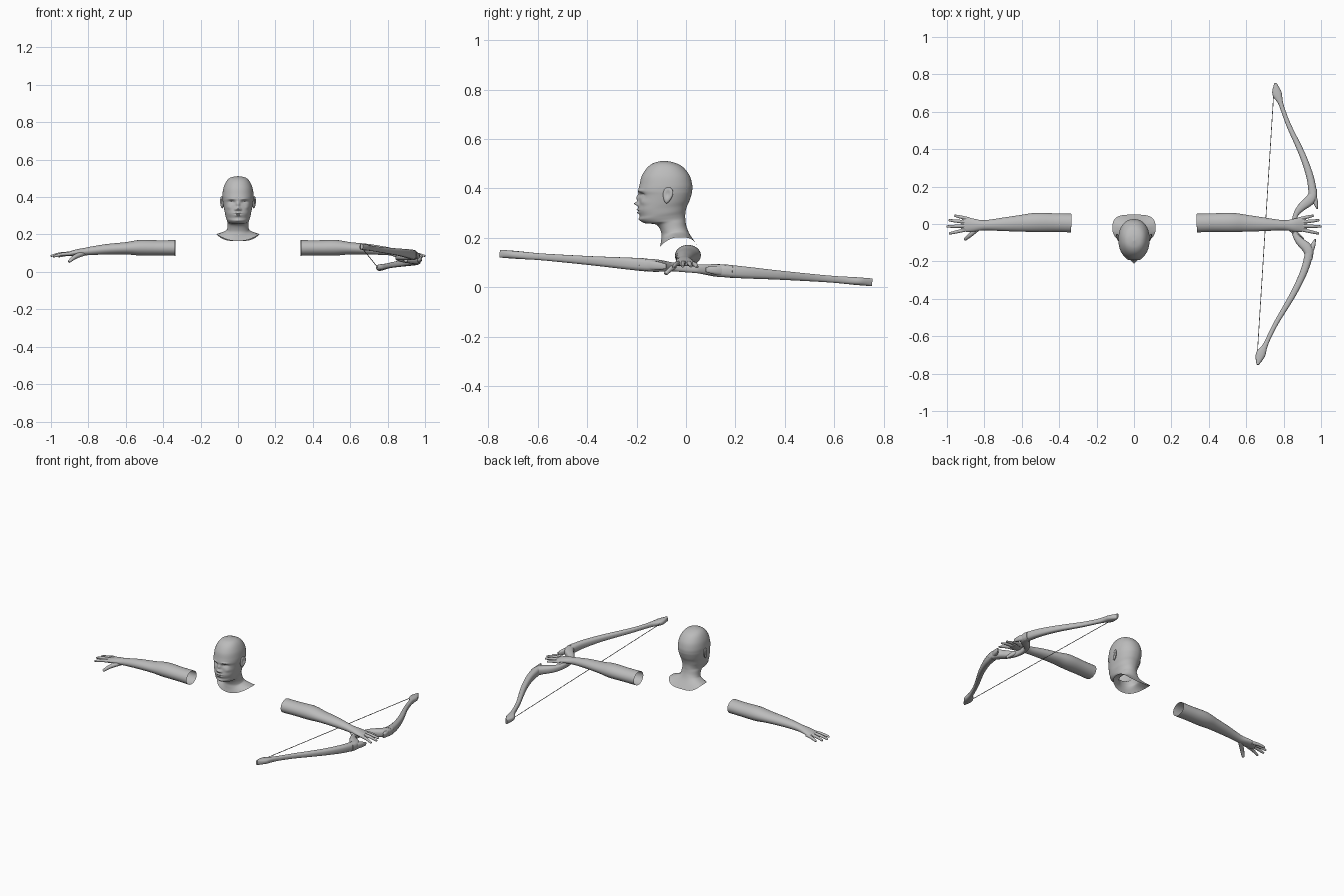
import bpy, bmesh
from math import sin, cos, pi, exp, copysign
from mathutils import Vector, Matrix

if "Cube" in bpy.data.objects:
    bpy.data.objects.remove(bpy.data.objects["Cube"])

grey = bpy.data.materials.new("plain_grey")
grey.use_nodes = True
GREY = (0.5, 0.5, 0.5, 1)
grey.diffuse_color = GREY
grey.node_tree.nodes["Principled BSDF"].inputs["Base Color"].default_value = GREY


def finish(name, bm, angle=0.7):
    """Turn a bmesh into a smooth shaded grey object."""
    bmesh.ops.remove_doubles(bm, verts=bm.verts, dist=0.00005)
    bmesh.ops.recalc_face_normals(bm, faces=bm.faces)
    mesh = bpy.data.meshes.new(name)
    bm.to_mesh(mesh)
    bm.free()
    mesh.materials.append(grey)
    obj = bpy.data.objects.new(name, mesh)
    bpy.context.collection.objects.link(obj)
    bpy.ops.object.select_all(action="DESELECT")
    obj.select_set(True)
    bpy.context.view_layer.objects.active = obj
    bpy.ops.object.shade_smooth_by_angle(angle=angle)
    return obj


def spline(rows, steps):
    """Catmull-Rom interpolation through rows of numbers."""
    out = []
    for i in range(len(rows) - 1):
        quad = [rows[min(max(i + k, 0), len(rows) - 1)] for k in (-1, 0, 1, 2)]
        for s in range(steps):
            t = s / steps
            out.append([b + 0.5 * t * (c - a + t * (2 * a - 5 * b + 4 * c - d + t * (3 * (b - c) + d - a)))
                        for a, b, c, d in zip(*quad)])
    return out + [list(rows[-1])]


def loft(rings, caps):
    """Skin a list of closed rings; caps picks the ends to close."""
    bm = bmesh.new()
    loops = [[bm.verts.new(p) for p in ring] for ring in rings]
    n = len(loops[0])
    for lo, hi in zip(loops, loops[1:]):
        for j in range(n):
            k = (j + 1) % n
            bm.faces.new((lo[j], lo[k], hi[k], hi[j]))
    for end, closed in zip((loops[0], loops[-1]), caps):
        if closed:
            bm.faces.new(end)
    return bm


def power(v, e):
    return copysign(abs(v) ** e, v)


def sweep(name, rows, sides=20, steps=6, e=1.0, caps=(True, True), angle=0.7):
    """Sweep along rows of x, y, z, half width, half height."""
    path = spline(rows, steps)
    rings = []
    for i, (x, y, z, w, h) in enumerate(path):
        tangent = Vector(path[min(i + 1, len(path) - 1)][:3]) - Vector(path[max(i - 1, 0)][:3])
        side = tangent.cross(Vector((0, 0, 1))).normalized()
        up = side.cross(tangent).normalized()
        rings.append([Vector((x, y, z)) + side * w * power(cos(a), e) + up * h * power(sin(a), e)
                      for a in (2 * pi * (j + 0.5) / sides for j in range(sides))])
    return finish(name, loft(rings, caps), angle)


# Head and neck: rings given by front y, z, back y, z, half width, side lift
head_rows = [
    (-.09, .512, -.09, .512, 0, 0),
    (-.128, .504, -.052, .506, .038, 0),
    (-.157, .484, -.014, .488, .061, 0),
    (-.179, .45, .014, .453, .077, 0),
    (-.188, .415, .025, .415, .083, 0),
    (-.193, .39, .025, .39, .083, 0),
    (-.189, .37, .022, .375, .081, 0),
    (-.191, .335, .014, .35, .076, 0),
    (-.194, .31, .005, .33, .071, 0),
    (-.187, .288, -.001, .31, .067, 0),
    (-.186, .272, -.003, .295, .062, 0),
    (-.165, .259, -.003, .28, .057, 0),
    (-.12, .253, -.002, .265, .055, 0),
    (-.1, .222, .004, .24, .058, 0),
    (-.1, .195, .018, .21, .069, .015),
    (-.105, .165, .05, .165, .115, .037),
]

# Face relief: x, z, spread in x, spread in z, push along y
face_bumps = [
    (0, .362, .009, .014, -.012),     # nose bridge
    (0, .338, .011, .008, -.02),      # nose tip
    (.013, .333, .006, .006, -.007),  # nostrils
    (.035, .373, .014, .008, .015),   # eye sockets
    (.036, .371, .01, .005, -.008),   # eyeballs
    (.034, .391, .018, .005, -.005),  # brows
    (.05, .345, .014, .012, -.005),   # cheeks
    (0, .314, .017, .004, -.006),     # upper lip
    (0, .302, .014, .004, -.007),     # lower lip
    (0, .3085, .02, .002, .005),      # mouth line
    (0, .275, .013, .008, -.004),     # chin
]


def relief(x, z):
    return sum(d * exp(-((abs(x) - bx) / sx) ** 2 - ((z - bz) / sz) ** 2)
               for bx, bz, sx, sz, d in face_bumps)


SEGMENTS = 128
rings = []
for yf, zf, yb, zb, w, lift in spline(head_rows, 8):
    ring = []
    for j in range(SEGMENTS):
        a = 2 * pi * j / SEGMENTS
        c, s = cos(a), sin(a)
        e = 0.92 if c > 0 else 0.92 - 9 * lift
        f = power(c, e)
        x = w * power(s, e)
        y = (yf + yb) / 2 + f * (yf - yb) / 2
        z = (zf + zb) / 2 + f * (zf - zb) / 2 + lift * s * s
        if c > 0 and y < -.12:
            y += relief(x, z)
        ring.append((x, y, z))
    rings.append(ring)
finish("head_and_neck", loft(rings, (False, False)), 1.2)

for side, s in (("left", 1), ("right", -1)):
    # Ear: flattened ball with a hollow in its outer face
    bm = bmesh.new()
    bmesh.ops.create_uvsphere(bm, u_segments=24, v_segments=16, radius=1)
    for v in bm.verts:
        if v.co.x > 0:
            v.co.x -= 0.9 * exp(-4 * (v.co.y ** 2 + (v.co.z - 0.15) ** 2))
        v.co.y *= 0.8 + 0.25 * v.co.z
        v.co = Vector((v.co.x * .009, v.co.y * .025, v.co.z * .033))
    turn = Matrix.Rotation(-0.3, 4, "Z") @ Matrix.Rotation(-0.2, 4, "X")
    bm.transform(Matrix.Scale(s, 4, (1, 0, 0)) @ Matrix.Translation((.086, -.074, .372)) @ turn)
    finish(side + "_ear", bm)

    # Arm running out to the palm, open at the upper end
    arm = [
        (.335, .005, .128, .05, .042),
        (.42, .007, .128, .05, .041),
        (.52, .008, .129, .052, .042),
        (.6, .004, .126, .045, .033),
        (.7, -.002, .121, .036, .028),
        (.78, -.006, .113, .028, .023),
        (.82, -.007, .108, .028, .02),
        (.86, -.006, .104, .035, .017),
        (.9, -.003, .097, .038, .012),
        (.922, 0, .094, .028, .007),
    ]
    sweep(side + "_arm", [(s * r[0], *r[1:]) for r in arm], 32, caps=(False, True))

    # Fingers and thumb: knuckle, middle joint, tip
    digits = {
        "index_finger": ((.885, -.027, .097), (.94, -.04, .094), (.984, -.05, .083)),
        "middle_finger": ((.89, -.009, .099), (.95, -.012, .096), (.997, -.013, .086)),
        "ring_finger": ((.89, .01, .098), (.945, .015, .095), (.986, .02, .086)),
        "little_finger": ((.88, .025, .095), (.925, .037, .092), (.957, .044, .083)),
        "thumb": ((.825, -.016, .1), (.872, -.056, .08), (.902, -.081, .056)),
    }
    for name, (a, b, c) in digits.items():
        r = .014 if name == "thumb" else .0105
        tip = Vector(c) + (Vector(c) - Vector(b)).normalized() * .003
        rows = [(*a, r, r), (*b, r * .85, r * .85), (*c, r * .6, r * .55), (*tip, r * .25, r * .25)]
        sweep(side + "_" + name, [(s * q[0], *q[1:]) for q in rows], 12, 5)


# Bow, laid out as u, v with a lean in x and a slope in z
def bow_row(u, v, w, h):
    return (u + .063 * v, v, .078 - .077 * v, w, h)


limb = [
    (.709, .753, .006, .016),
    (.72, .70, .026, .016),
    (.742, .65, .014, .015),
    (.762, .60, .012, .014),
    (.798, .52, .013, .015),
    (.877, .37, .017, .019),
    (.926, .25, .02, .024),
    (.946, .16, .023, .027),
]
grip = [
    (.95, .19, .016, .024),
    (.938, .135, .028, .026),
    (.89, .09, .022, .022),
    (.862, .05, .014, .018),
    (.855, 0, .014, .018),
]
barb = [(.942, .18, .014, .022), (.962, .12, .014, .018), (.975, .08, .003, .01)]
for side, s in (("rear", 1), ("front", -1)):
    for part, rows in (("limb", limb), ("grip", grip), ("barb", barb)):
        sweep(side + "_bow_" + part, [bow_row(u, s * v, w, h) for u, v, w, h in rows], 12, 5, 0.7)

sweep("bow_string", [bow_row(.703, v, .002, .002) for v in (.72, 0, -.73)], 8, 2)
